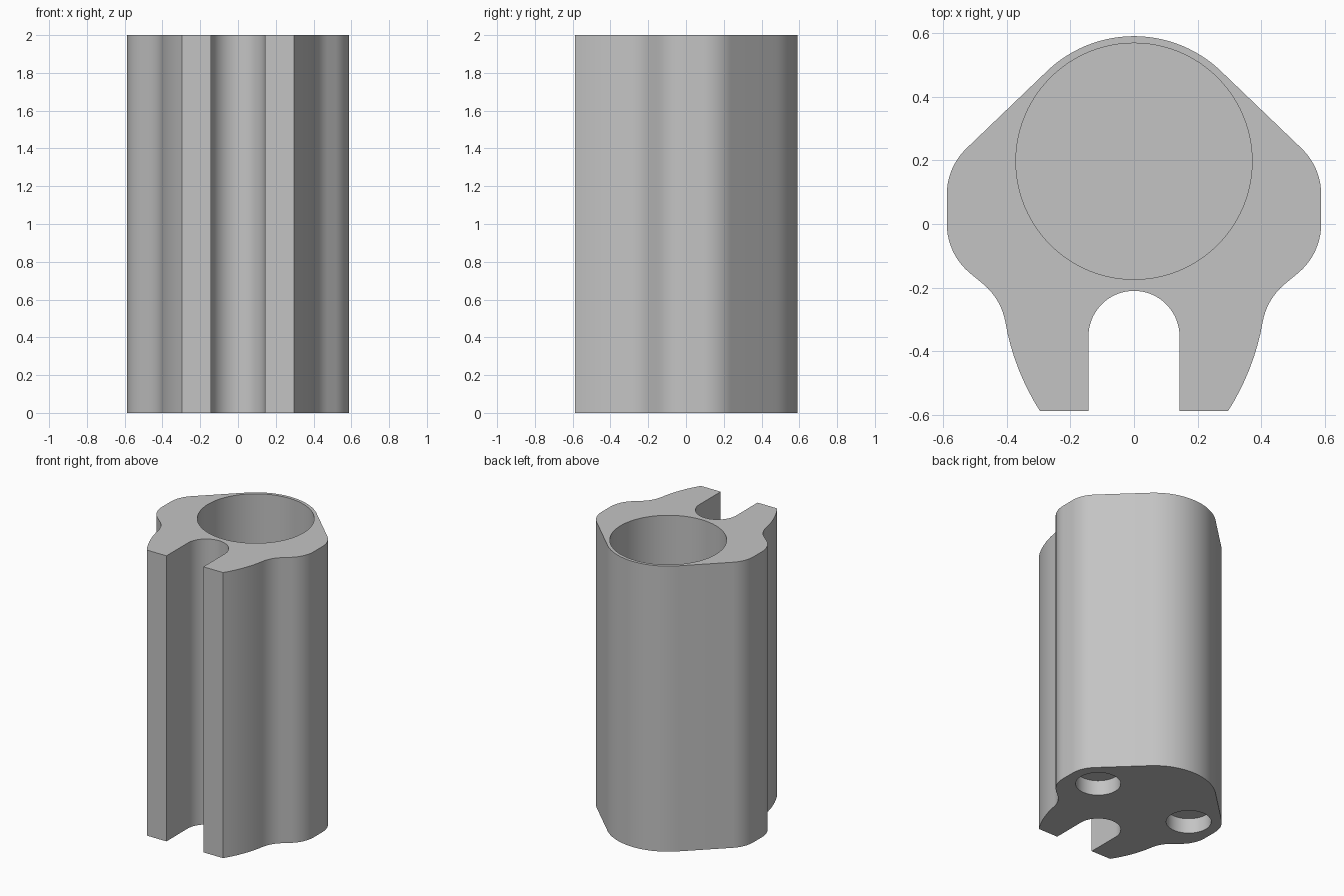
import bpy, bmesh
from math import cos, sin, radians

if "Cube" in bpy.data.objects:
    bpy.data.objects.remove(bpy.data.objects["Cube"], do_unlink=True)

HEIGHT = 2.0
FLOOR = 0.15          # solid base below the bore
SOCKET_DEPTH = 0.105

grey = bpy.data.materials.new("light grey")
grey.use_nodes = True
COLOUR = (0.55, 0.55, 0.55, 1)
grey.diffuse_color = COLOUR
grey.node_tree.nodes["Principled BSDF"].inputs["Base Color"].default_value = COLOUR


def arc(cx, cy, r, start, end, n):
    """Points along an arc, angles in degrees."""
    angles = [radians(start + (end - start) * i / n) for i in range(n + 1)]
    return [(cx + r * cos(a), cy + r * sin(a)) for a in angles]


def prism(name, outline, z0, z1):
    """Extrude a closed outline between two heights."""
    bm = bmesh.new()
    face = bm.faces.new([bm.verts.new((x, y, z0)) for x, y in outline])
    top = bmesh.ops.extrude_face_region(bm, geom=[face])["geom"]
    verts = [v for v in top if isinstance(v, bmesh.types.BMVert)]
    bmesh.ops.translate(bm, verts=verts, vec=(0, 0, z1 - z0))
    bmesh.ops.recalc_face_normals(bm, faces=bm.faces)
    mesh = bpy.data.meshes.new(name)
    bm.to_mesh(mesh)
    bm.free()
    mesh.materials.append(grey)
    obj = bpy.data.objects.new(name, mesh)
    bpy.context.collection.objects.link(obj)
    return obj


# Left half of the outline, from the back apex round to the slot apex
half = (
    arc(0, 0.195, 0.395, 90, 45, 14)             # back curve
    + arc(0.388, 0.093, 0.2, 45, 0, 10)          # upper shoulder
    + arc(0.388, 0, 0.2, 0, -50, 10)             # lower shoulder
    + arc(0.601, -0.343, 0.2, 130, 170, 8)       # waist
    + arc(-0.35, -0.175, 0.766, -10, -32.6, 8)[1:]  # prong
    + [(0.143, -0.588)]
    + arc(0, -0.353, 0.143, 0, 90, 16)           # slot
)
mirrored = [(-x, y) for x, y in reversed(half[1:-1])]
body = prism("holder_body", half + mirrored, 0, HEIGHT)


def cut(name, x, y, r, z0, z1, n):
    """Subtract a round hole from the body."""
    cutter = prism(name, arc(x, y, r, 0, 360, n)[:-1], z0, z1)
    cutter.hide_render = True
    mod = body.modifiers.new(name, "BOOLEAN")
    mod.operation = "DIFFERENCE"
    mod.solver = "EXACT"
    mod.object = cutter
    bpy.ops.object.modifier_apply(modifier=mod.name)
    bpy.data.objects.remove(cutter, do_unlink=True)


bpy.ops.object.select_all(action="DESELECT")
body.select_set(True)
bpy.context.view_layer.objects.active = body

# Deep bore from the top, two shallow sockets underneath
cut("bore", 0, 0.197, 0.371, FLOOR, HEIGHT + 0.1, 96)
for side in (-1, 1):
    cut("socket", side * 0.375, 0.093, 0.143, -0.1, SOCKET_DEPTH, 64)

bpy.ops.object.shade_smooth_by_angle(angle=radians(30))
